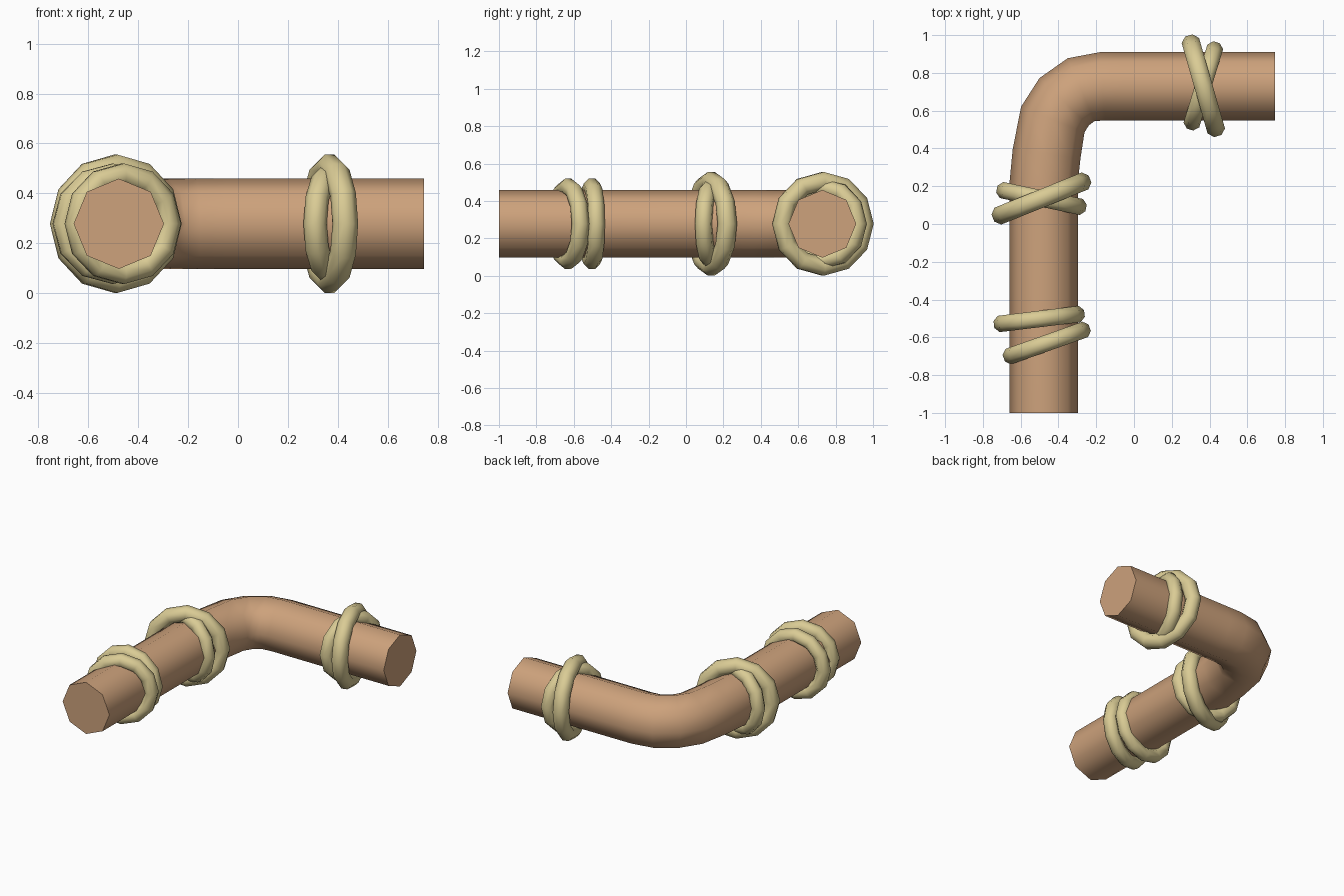
import bpy, bmesh
from math import sin, cos, pi, radians

if "Cube" in bpy.data.objects:
    bpy.data.objects.remove(bpy.data.objects["Cube"])

Z = 0.278          # height of the pipe axis
PIPE_R = 0.181


def material(name, rgb):
    m = bpy.data.materials.new(name)
    m.diffuse_color = (*rgb, 1)
    m.use_nodes = True
    m.node_tree.nodes["Principled BSDF"].inputs["Base Color"].default_value = m.diffuse_color
    return m


def finish(name, bm, mat):
    bmesh.ops.recalc_face_normals(bm, faces=bm.faces)
    me = bpy.data.meshes.new(name)
    bm.to_mesh(me)
    bm.free()
    me.materials.append(mat)
    ob = bpy.data.objects.new(name, me)
    bpy.context.collection.objects.link(ob)
    bpy.ops.object.select_all(action='DESELECT')
    bpy.context.view_layer.objects.active = ob
    ob.select_set(True)
    bpy.ops.object.shade_smooth_by_angle(angle=radians(65))
    return ob


def bridge(bm, a, b):
    n = len(a)
    for i in range(n):
        bm.faces.new((a[i], a[(i + 1) % n], b[(i + 1) % n], b[i]))


brown = material("pipe_brown", (0.61, 0.36, 0.20))
straw = material("rope_straw", (0.70, 0.60, 0.30))

# Bent pipe: octagonal section swept along (x, y, heading in degrees)
path = [(-0.478, -1.0, 90), (-0.478, 0.22, 90), (-0.463, 0.37, 82),
        (-0.43, 0.553, 68), (-0.37, 0.647, 46), (-0.28, 0.711, 23),
        (-0.167, 0.729, 5), (-0.05, 0.729, 0), (0.746, 0.729, 0)]
bm = bmesh.new()
rings = []
for x, y, h in path:
    nx, ny = sin(radians(h)), -cos(radians(h))
    rings.append([bm.verts.new((x + nx * PIPE_R * cos(i * pi / 4),
                                y + ny * PIPE_R * cos(i * pi / 4),
                                Z + PIPE_R * sin(i * pi / 4))) for i in range(8)])
for a, b in zip(rings, rings[1:]):
    bridge(bm, a, b)
bm.faces.new(rings[0])
bm.faces.new(rings[-1])
finish("bent_pipe", bm, brown)


# Rope loops: upright 12-sided rings, turned about z
def loop(name, x, y, turn, major, minor, seg=12, sides=8):
    bm = bmesh.new()
    secs = []
    for i in range(seg):
        a = 2 * pi * i / seg
        sec = []
        for j in range(sides):
            b = 2 * pi * (j + 0.5) / sides
            r = major + minor * cos(b)
            sec.append(bm.verts.new((r * cos(a), minor * sin(b), r * sin(a))))
        secs.append(sec)
    for i in range(seg):
        bridge(bm, secs[i], secs[(i + 1) % seg])
    ob = finish(name, bm, straw)
    ob.location = (x, y, Z)
    ob.rotation_euler = (0, 0, radians(turn))


BIG, SMALL = (0.229, 0.052), (0.198, 0.047)
loop("front_loop_a", -0.462, -0.63, 19.5, *SMALL)
loop("front_loop_b", -0.502, -0.503, 7, *SMALL)
loop("middle_loop_large", -0.49, 0.135, 22, *BIG)
loop("middle_loop_small", -0.49, 0.135, -12, *SMALL)
loop("end_loop_large", 0.367, 0.732, 106, *BIG)
loop("end_loop_small", 0.367, 0.731, 73, *SMALL)
